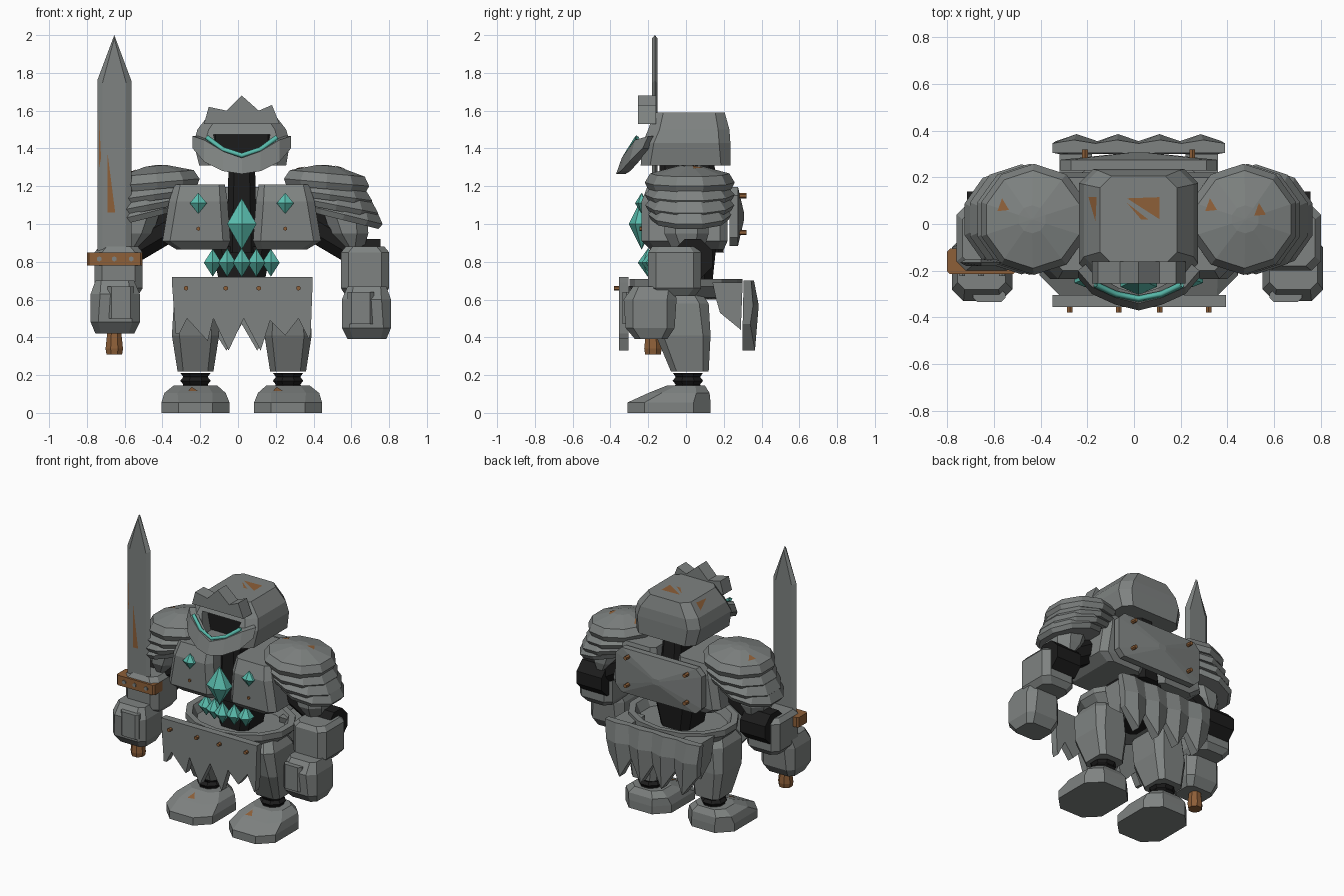
import bpy, bmesh, math
from mathutils import Matrix, Vector
from mathutils.bvhtree import BVHTree

if "Cube" in bpy.data.objects:
    bpy.data.objects.remove(bpy.data.objects["Cube"], do_unlink=True)

MID = 0.02          # symmetry plane of the body
trees = {}          # surfaces for placing rust flakes


def material(name, rgb):
    m = bpy.data.materials.new(name)
    m.use_nodes = True
    m.diffuse_color = (*rgb, 1)
    m.node_tree.nodes["Principled BSDF"].inputs["Base Color"].default_value = (*rgb, 1)
    return m


STEEL = material("grey steel", (0.21, 0.225, 0.22))
BLACK = material("black joint", (0.012, 0.012, 0.012))
RUST = material("rusty copper", (0.27, 0.115, 0.04))
TEAL = material("teal crystal", (0.1, 0.5, 0.415))


def finish(name, bm, mat):
    bmesh.ops.recalc_face_normals(bm, faces=bm.faces)
    trees[name] = BVHTree.FromBMesh(bm)
    mesh = bpy.data.meshes.new(name)
    bm.to_mesh(mesh)
    bm.free()
    mesh.materials.append(mat)
    ob = bpy.data.objects.new(name, mesh)
    bpy.context.collection.objects.link(ob)
    return ob


def skin(name, mat, rings):
    """Join closed rings of points and cap both ends."""
    bm = bmesh.new()
    rows = [[bm.verts.new(p) for p in ring] for ring in rings]
    n = len(rows[0])
    for a, b in zip(rows, rows[1:]):
        for i in range(n):
            j = (i + 1) % n
            bm.faces.new((a[i], a[j], b[j], b[i]))
    bm.faces.new(rows[0])
    bm.faces.new(rows[-1])
    return finish(name, bm, mat)


def octagon(a, b, c, d, k):
    return [(a + k, c), (b - k, c), (b, c + k), (b, d - k),
            (b - k, d), (a + k, d), (a, d - k), (a, c + k)]


def block(name, mat, levels, side=1):
    """Stack of chamfered rectangles: (z, x0, x1, y0, y1, chamfer)."""
    return skin(name, mat, [[(MID + side * x, y, z) for x, y in octagon(*rest)] for z, *rest in levels])


def lathe(name, mat, profile, n, matrix):
    """Turn (radius, height) pairs around local z."""
    turn = [math.tau * (i + 0.5) / n for i in range(n)]
    return skin(name, mat, [[matrix @ Vector((r * math.cos(t), r * math.sin(t), z))
                             for t in turn] for r, z in profile])


def prism(name, mat, outline, y0, y1):
    return skin(name, mat, [[(x, y, z) for x, z in outline] for y in (y0, y1)])


def rod(name, mat, a, b, r, n=8):
    a, b = Vector(a), Vector(b)
    turn = (b - a).to_track_quat('Z', 'Y').to_matrix().to_4x4()
    return lathe(name, mat, [(r, 0), (r, (b - a).length)], n, Matrix.Translation(a) @ turn)


def gem(name, x, y, z, r, depth, h):
    m = Matrix.Translation((x, y, z)) @ Matrix.Diagonal((r, depth, h, 1))
    lathe(name, TEAL, [(0.01, -1), (1, 0), (0.01, 1)], 6, m)


def flake(target, direction, corners):
    """Thin rust triangle projected on a part."""
    d = Vector(direction)
    bm = bmesh.new()
    for c in corners:
        bm.verts.new(trees[target].ray_cast(Vector(c), d)[0] - d * 0.004)
    bm.faces.new(bm.verts[:])
    finish("rust_flake", bm, RUST)


# Helmet with an open face
helmet = block("helmet", STEEL, [(1.31, -.225, .235, -.24, .235, .05), (1.43, -.255, .255, -.23, .235, .06),
                                 (1.5, -.235, .235, -.2, .23, .06), (1.59, -.165, .165, -.17, .205, .05)])
cutter = block("face_cutter", BLACK, [(1.33, -.12, .12, -.5, -.1, .01), (1.475, -.15, .15, -.5, -.1, .01)])
cutter.hide_render = True
cutter.hide_viewport = True
cut = helmet.modifiers.new("face opening", 'BOOLEAN')
cut.operation, cut.solver, cut.object = 'DIFFERENCE', 'EXACT', cutter
block("face_shadow", BLACK, [(1.335, -.15, .15, -.16, -.08, .01), (1.478, -.15, .15, -.16, -.08, .01)])
prism("crown", STEEL, [(-.18, 1.53), (-.155, 1.62), (-.06, 1.6), (.02, 1.68),
                       (.11, 1.6), (.18, 1.63), (.22, 1.53)], -.255, -.16)

# Jaw guard and glowing smile
half = [(-.26, -.23, 1.4, 1.465), (-.2, -.3, 1.33, 1.445), (-.1, -.345, 1.28, 1.385), (0, -.37, 1.265, 1.35)]
jaw = half + [(-x, y, a, b) for x, y, a, b in reversed(half[:-1])]
skin("jaw_guard", STEEL, [[(MID + x, y, a), (MID + x, y + .03, b),
                           (MID + x * .82, y + .07, b), (MID + x * .82, y + .05, a)] for x, y, a, b in jaw])
smile = bpy.data.curves.new("smile", 'CURVE')
smile.dimensions = '3D'
smile.bevel_depth, smile.bevel_resolution = .014, 0
line = smile.splines.new('POLY')
half = [(-.185, -.26, 1.458), (-.1, -.3, 1.395), (0, -.32, 1.362)]
path = half + [(-x, y, z) for x, y, z in reversed(half[:-1])]
line.points.add(len(path) - 1)
for p, (x, y, z) in zip(line.points, path):
    p.co = (MID + x, y, z, 1)
smile.materials.append(TEAL)
bpy.context.collection.objects.link(bpy.data.objects.new("smile", smile))

# Inner core and belly
block("spine", BLACK, [(.85, -.08, .08, -.14, .2, .03), (1.32, -.07, .07, -.14, .15, .03)])
block("belly", BLACK, [(.6, -.1, .1, -.11, .13, .04), (.88, -.16, .16, -.13, .16, .05)])

# Back plate with a shallow raised centre
skin("back_plate", STEEL, [[(MID + x, y, z) for x, z in octagon(-a, a, 1.04 - h, 1.04 + h, k)]
                           for y, a, h, k in ((.23, .335, .157, .045), (.275, .335, .157, .045),
                                              (.307, .03, .02, .01))])
for x in (-.23, .23):
    for z in (.955, 1.15):
        rod("back_rivet", RUST, (MID + x, .27, z), (MID + x, .32, z), .014, 6)

# Hip basin, front apron and pleated rear apron
lathe("hip_basin", STEEL, [(.5, .6), (.85, .61), (1, .67), (1, .71), (.88, .71), (.8, .65)], 14,
      Matrix.Translation((MID, 0, 0)) @ Matrix.Diagonal((.38, .3, 1, 1)))
teeth = [(.385, .42), (.375, .39), (.32, .5), (.25, .41), (.17, .49), (.12, .33), (.03, .5),
         (-.05, .33), (-.13, .5), (-.16, .38), (-.27, .5), (-.31, .42), (-.33, .42)]
prism("front_apron", STEEL, [(-.35, .69), (-.35, .72), (.395, .72), (.395, .69)] + teeth, -.355, -.305)
for x in (-.275, -.065, .11, .32):
    rod("apron_rivet", RUST, (x, -.34, .66), (x, -.38, .66), .013, 6)
rings = []
for i in range(9):
    crest, u = i % 2, i - 4
    tip = .33 if crest else .47
    profile = [(.305, .7), (.345 + .015 * crest, .7), (.355 + .03 * crest, .57),
               (.34 + .025 * crest, tip), (.3, tip)]
    rings.append([(MID + u * (.0925 - .03 * (.7 - z)), y, z) for y, z in profile])
skin("rear_apron", STEEL, rings)

# Paired parts
for s, tag in ((1, "left"), (-1, "right")):
    block(tag + "_chest_plate", STEEL, [(.865, .08, .345, -.19, .2, .03), (.91, .06, .42, -.235, .22, .04),
                                        (1.12, .075, .385, -.235, .22, .04), (1.21, .09, .355, -.2, .2, .03)], s)
    gem(tag + "_chest_gem", MID + s * .23, -.235, 1.11, .052, .035, .055)
    rod("chest_rivet", RUST, (MID + s * .23, -.22, .975), (MID + s * .23, -.245, .975), .011, 6)

    # Layered shoulder guard, each layer slid outward and tilted more
    for i, (x, z, r) in enumerate([(.447, 1.2, .238), (.465, 1.145, .238), (.5, 1.09, .236), (.54, 1.04, .22)]):
        m = (Matrix.Translation((MID + s * x, .02, z))
             @ Matrix.Rotation(s * math.radians(5 + 3 * i), 4, 'Y'))
        shape = [(r * .93, -.02), (r, .01), (r * .8, .065)]
        if i == 0:
            shape = [(r * .93, -.015), (r, .02), (r * .88, .068), (.06, .108), (.005, .112)]
        lathe(f"{tag}_shoulder_layer_{i + 1}", STEEL, shape, 10, m)

    # Arm
    block(tag + "_upper_arm", STEEL, [(.88, .52, .65, -.08, .1, .05), (.95, .47, .67, -.115, .12, .06),
                                      (1.1, .42, .66, -.115, .12, .06)], s)
    rod(tag + "_arm_joint", BLACK, (MID + s * .36, .01, 1), (MID + s * .58, .02, .87), .085)
    rod(tag + "_elbow", BLACK, (MID + s * .54, .035, .815), (MID + s * .735, .035, .815), .113)
    block(tag + "_forearm", STEEL, [(.62, .55, .75, -.17, .05, .04), (.66, .525, .78, -.2, .08, .04),
                                    (.85, .525, .78, -.2, .08, .04), (.88, .55, .755, -.18, .06, .04)], s)
    lift, slide = (0, .01) if s > 0 else (.03, .02)
    block(tag + "_fist", STEEL, [(z + lift, a + slide, b + slide, c, d, k) for z, a, b, c, d, k in
                                 [(.39, .55, .755, -.27, -.1, .03), (.45, .52, .78, -.32, -.06, .04),
                                  (.6, .52, .78, -.33, -.05, .05), (.67, .55, .755, -.28, -.06, .03)]], s)
    block(tag + "_knuckles", STEEL, [(z + lift, .55 + slide, .69 + slide, -.335, -.28, .02) for z in (.47, .64)], s)

    # Leg
    block(tag + "_thigh", STEEL, [(.22, .15, .34, -.08, .12, .03), (.41, .12, .37, -.16, .13, .04),
                                  (.58, .12, .36, -.19, .12, .05), (.65, .15, .32, -.14, .07, .04)], s)
    lathe(tag + "_ankle", BLACK, [(.085, .13), (.07, .15), (.087, .17), (.07, .19), (.085, .21)], 8,
          Matrix.Translation((MID + s * .245, .01, 0)))
    block(tag + "_foot", STEEL, [(0, .065, .425, -.31, .13, .09), (.055, .065, .425, -.31, .13, .09),
                                 (.105, .085, .41, -.2, .125, .07), (.145, .13, .36, -.1, .1, .05)], s)
    # Hanging hip guard
    skin(tag + "_hip_guard", STEEL, [[(MID + s * x, y, z) for y, z in
                                      [(.14, .69), (.3, .69), (.29, .44), (.18, .53), (.16, .6)]]
                                     for x in (.2, .34)])

# Crystals on the chest and belly
gem("heart_gem", MID, -.235, 1, .09, .068, .135)
for i in range(5):
    off = abs(i - 2)
    gem("belly_gem", MID + (i - 2) * .077, -.2 + .02 * off, .795, .054, .055, .077 - .002 * off)

# Sword
SX, SY = -.655, -.165
outline = [(-.09, .8), (.09, .8), (.09, 1.76), (0, 2), (-.09, 1.76)]
blade = skin("sword_blade", STEEL, [[(SX + x * k, SY + y, .8 + (z - .8) * (1 if k == 1 else .985))
                                     for x, z in outline] for y, k in ((-.015, .7), (0, 1), (.015, .7))])
block("sword_guard", RUST, [(z, -.82, -.525, -.215, -.105, .012) for z in (.78, .85)])
for x in (-.08, 0, .09):
    rod("guard_rivet", STEEL, (SX + x, -.2, .815), (SX + x, -.222, .815), .014, 6)
lathe("sword_grip", RUST, [(.045, .31), (.05, .34), (.042, .41), (.022, .66), (.022, .8)], 8,
      Matrix.Translation((SX, SY - .01, 0)))

# Rust flakes
down, back = (0, 0, -1), (0, 1, 0)
for x, y, part in ((-.56, .08, "right_shoulder_layer_1"), (.33, .08, "left_shoulder_layer_1"),
                   (.54, .06, "left_shoulder_layer_1"), (-.24, -.16, "right_foot"),
                   (.21, -.16, "left_foot")):
    flake(part, down, [(x - .025, y - .025, 3), (x + .025, y - .02, 3), (x - .005, y + .03, 3)])
flake("helmet", down, [(-.03, .11, 3), (.11, .115, 3), (.11, .02, 3)])
flake("helmet", down, [(-.03, .09, 3), (.06, .02, 3), (.03, .02, 3)])
flake("helmet", down, [(-.195, .115, 3), (-.16, .115, 3), (-.165, .01, 3)])
flake("sword_blade", back, [(-.69, -1, 1.37), (-.65, -1, 1.06), (-.69, -1, 1.06)])
flake("sword_blade", back, [(-.735, -1, 1.56), (-.725, -1, 1.35), (-.735, -1, 1.3)])
